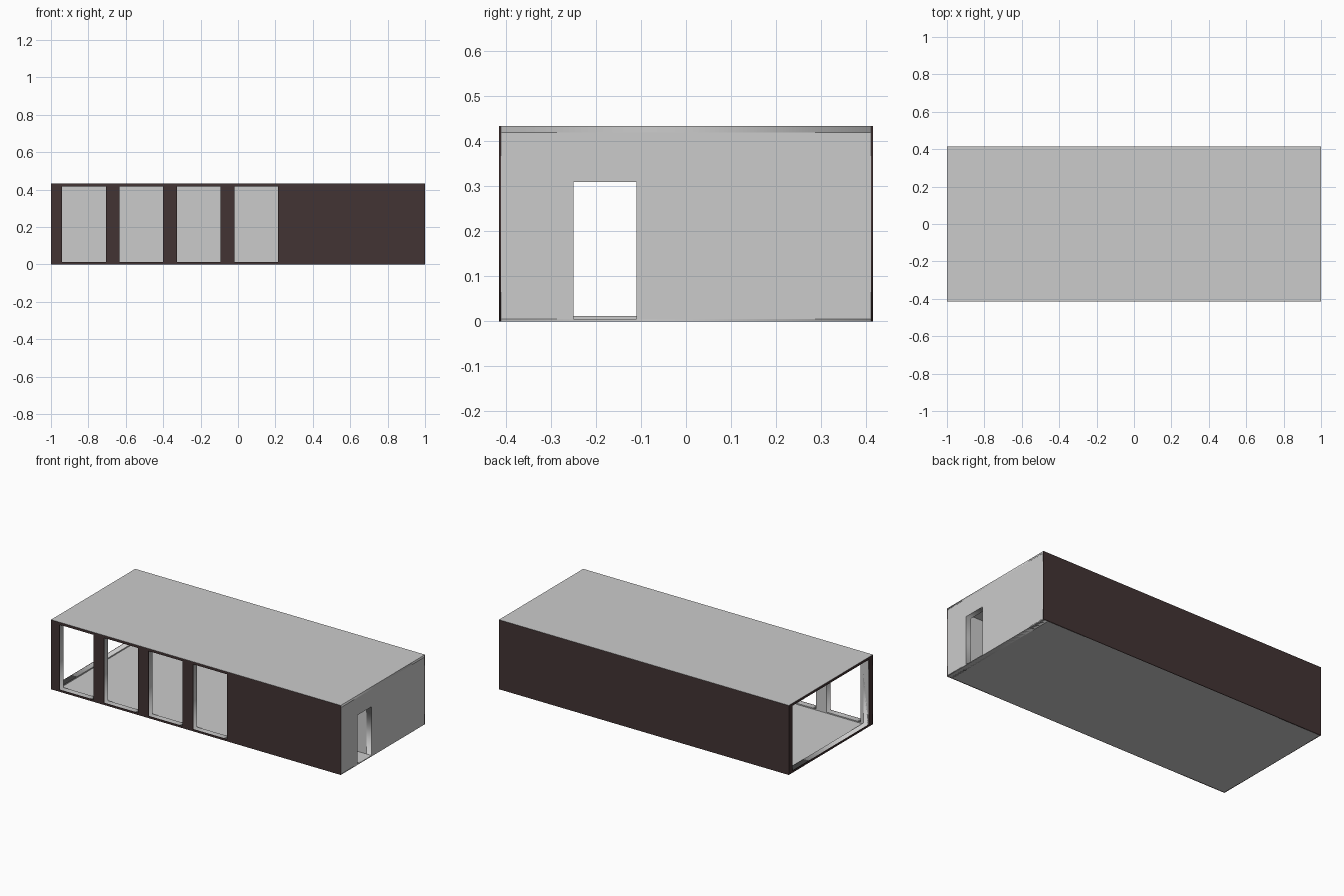
import bpy
from mathutils import Matrix, Vector

if "Cube" in bpy.data.objects:
    bpy.data.objects.remove(bpy.data.objects["Cube"])

L, W, H = 1.0, 0.415, 0.433       # half length, half width, height
SKIN, T = 0.004, 0.035            # cladding and wall thickness
SILL, CEIL = 0.012, 0.42

dark = bpy.data.materials.new("dark_cladding")
dark.diffuse_color = (0.055, 0.033, 0.033, 1)
dark.use_nodes = True
dark.node_tree.nodes["Principled BSDF"].inputs["Base Color"].default_value = dark.diffuse_color


def panel(name, axis, pos, thick, rect, holes=(), mat=None):
    """Flat slab with rectangular holes, from pos to pos + thick along axis.
    rect and holes are (u0, u1, v0, v1): x,z for axis y; y,z for axis x; x,y for axis z."""
    cu = bpy.data.curves.new(name, 'CURVE')
    cu.dimensions = '2D'
    cu.fill_mode = 'BOTH'
    cu.extrude = abs(thick) / 2
    for u0, u1, v0, v1 in (rect, *holes):
        s = cu.splines.new('POLY')
        s.points.add(3)
        for p, (u, v) in zip(s.points, ((u0, v0), (u1, v0), (u1, v1), (u0, v1))):
            p.co = (u, v, 0, 1)
        s.use_cyclic_u = True
    ob = bpy.data.objects.new(name, cu)
    bpy.context.collection.objects.link(ob)
    c = pos + thick / 2
    u, v, n = {'x': ((0, 1, 0), (0, 0, 1), (1, 0, 0)),
               'y': ((1, 0, 0), (0, 0, 1), (0, -1, 0)),
               'z': ((1, 0, 0), (0, 1, 0), (0, 0, 1))}[axis]
    ob.matrix_world = (Matrix.Translation(Vector(n) * (-c if axis == 'y' else c))
                       @ Matrix((u, v, n)).transposed().to_4x4())
    bpy.ops.object.select_all(action='DESELECT')
    ob.select_set(True)
    bpy.context.view_layer.objects.active = ob
    bpy.ops.object.convert(target='MESH')
    if mat:
        bpy.context.object.data.materials.append(mat)


# Floor and roof slabs
panel("floor", 'z', 0, 0.005, (-L + SKIN, L, -W + SKIN, W - SKIN))
panel("roof", 'z', CEIL, H - CEIL, (-L + SKIN, L, -W + SKIN, W - SKIN))
panel("roof_sheet", 'z', H, 0.001, (-L, L, -W, W))

# Front wall with four tall windows, grey core and dark skin
windows = [(-0.94 + 0.307 * i, -0.707 + 0.307 * i, SILL, CEIL - 0.002) for i in range(4)]
full = (-L, L, 0, H)
inner = (-L + SKIN, L - T, 0.005, CEIL)
panel("front_cladding", 'y', -W, SKIN, full, windows, dark)
panel("front_wall", 'y', -W + SKIN, T, inner, windows)

# Solid back wall
panel("back_cladding", 'y', W, -SKIN, full, (), dark)
panel("back_wall", 'y', W - SKIN, -T, inner)

# Open left end: frame around the full opening
iy = W - SKIN - T
opening = [(-iy, iy, SILL, CEIL - 0.002)]
panel("left_cladding", 'x', -L, SKIN, (-W + SKIN, W - SKIN, 0, H), opening, dark)
panel("left_frame", 'x', -L + SKIN, T, (-iy - 0.001, iy + 0.001, 0.005, CEIL), opening)

# Right end wall with doorway
panel("right_wall", 'x', L, -T, (-W + SKIN, W - SKIN, 0.0, H), [(-0.25, -0.11, 0.005, 0.31)])

# Inner partitions enclosing the back right room beside the entrance passage
panel("passage_partition", 'y', -0.11, 0.03, (0.25, L - T, 0.005, CEIL))
panel("cross_partition", 'x', 0.25, 0.03, (-0.08, iy, 0.005, CEIL))
